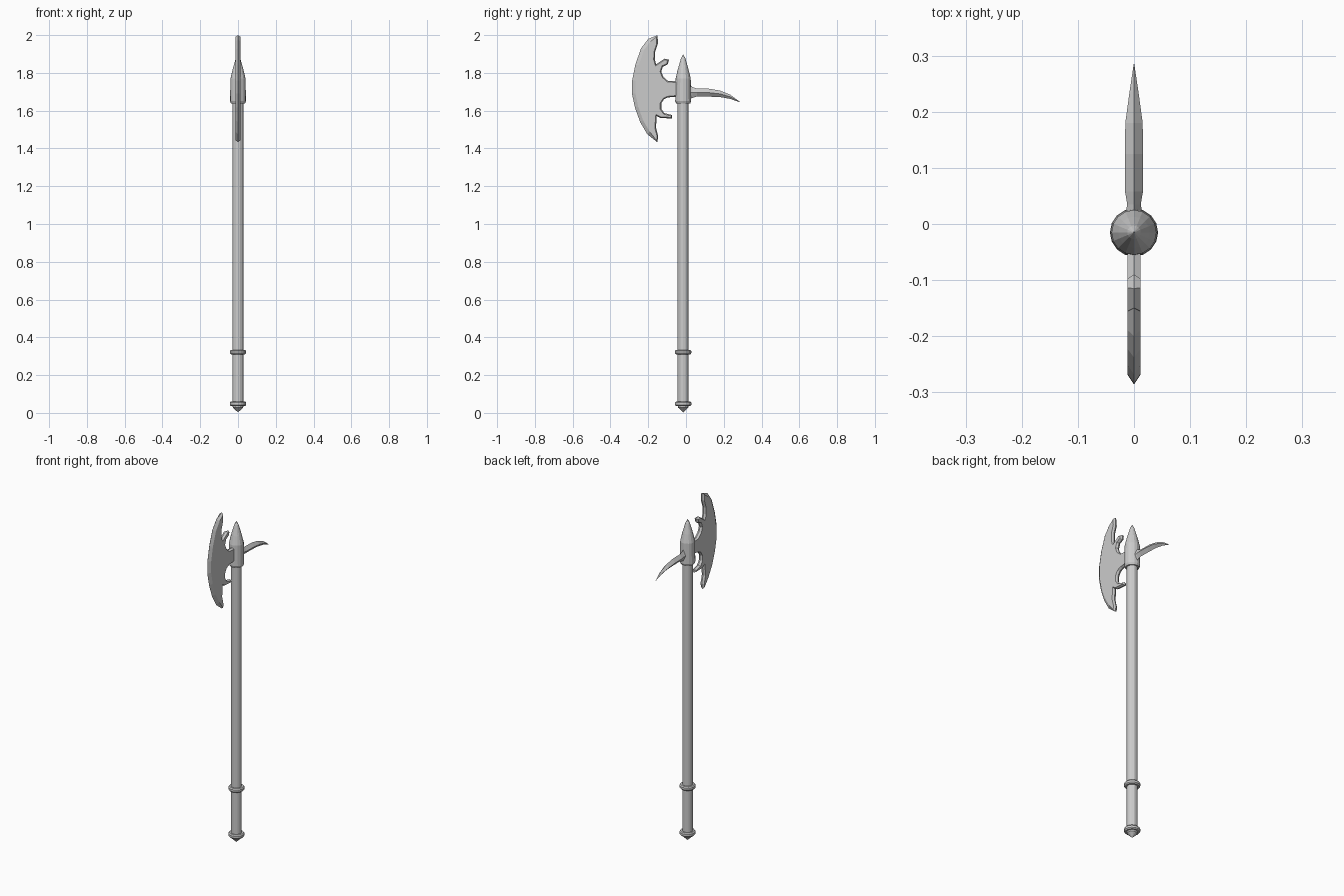
import bpy, math
from mathutils import Vector

if "Cube" in bpy.data.objects:
    bpy.data.objects.remove(bpy.data.objects["Cube"])

CY = -0.015  # y of the shaft axis


def make(name, verts, faces):
    me = bpy.data.meshes.new(name)
    me.from_pydata(verts, [], faces)
    me.validate()
    ob = bpy.data.objects.new(name, me)
    bpy.context.collection.objects.link(ob)
    bpy.context.view_layer.objects.active = ob
    bpy.ops.object.mode_set(mode='EDIT')
    bpy.ops.mesh.select_all(action='SELECT')
    bpy.ops.mesh.normals_make_consistent(inside=False)
    bpy.ops.object.mode_set(mode='OBJECT')
    return ob


def loft(name, rings):
    n = len(rings[0])
    verts = [v for r in rings for v in r]
    faces = [(k * n + i, k * n + (i + 1) % n, (k + 1) * n + (i + 1) % n, (k + 1) * n + i)
             for k in range(len(rings) - 1) for i in range(n)]
    faces += [tuple(range(n)), tuple(range(len(verts) - n, len(verts)))]
    return make(name, verts, faces)


def lathe(name, profile, n=16):
    return loft(name, [[(r * math.cos(2 * math.pi * i / n), CY + r * math.sin(2 * math.pi * i / n), z)
                        for i in range(n)] for r, z in profile])


# shaft, pommel point, grip rings, socket with pointed cap
lathe("shaft", [(0.029, 0.04), (0.029, 1.66)])
lathe("pommel_point", [(0.0005, 0.003), (0.027, 0.028), (0.03, 0.045)])
for name, z in (("pommel_ring", 0.048), ("grip_ring", 0.322)):
    lathe(name, [(0.028, z - 0.012), (0.038, z - 0.012), (0.043, z - 0.006),
                 (0.043, z + 0.006), (0.038, z + 0.012), (0.028, z + 0.012)])
lathe("socket", [(0.029, 1.638), (0.037, 1.638), (0.042, 1.65), (0.042, 1.65), (0.04, 1.77),
                 (0.028, 1.82), (0.012, 1.876), (0.0005, 1.898)])

# axe blade: outline in (y, z), first part is the cutting edge
edge = [(-0.15, 2.0), (-0.20, 1.98), (-0.238, 1.93), (-0.268, 1.845), (-0.285, 1.76),
        (-0.286, 1.69), (-0.27, 1.615), (-0.243, 1.54), (-0.205, 1.475), (-0.152, 1.433)]
back = [(-0.147, 1.465), (-0.159, 1.51), (-0.155, 1.572), (-0.138, 1.562), (-0.074, 1.558),
        (-0.074, 1.577), (-0.115, 1.587), (-0.131, 1.61), (-0.131, 1.638), (-0.117, 1.66),
        (-0.096, 1.67), (-0.03, 1.676), (-0.03, 1.754), (-0.096, 1.758), (-0.12, 1.779),
        (-0.131, 1.807), (-0.122, 1.833), (-0.097, 1.845), (-0.09, 1.871), (-0.115, 1.875),
        (-0.158, 1.846), (-0.165, 1.87), (-0.164, 1.91), (-0.149, 1.955)]
outline = [Vector(p) for p in edge + back]
N = len(outline)
inset = []
for i, p in enumerate(outline):
    a = (p - outline[i - 1]).normalized()
    b = (outline[(i + 1) % N] - p).normalized()
    na, nb = Vector((-a.y, a.x)), Vector((-b.y, b.x))
    m = (na + nb).normalized()
    w = 0.018 if 0 < i < len(edge) - 1 else 0.006
    inset.append(p + m * w / max(0.6, m.dot(na)))
H = 0.012
verts = [(0, *p) for p in outline] + [(s * H, *p) for s in (1, -1) for p in inset]
faces = [tuple(range(N, 2 * N)), tuple(range(2 * N, 3 * N))]
for base in (N, 2 * N):
    faces += [(i, (i + 1) % N, base + (i + 1) % N, base + i) for i in range(N)]
make("axe_blade", verts, faces)

# rear spike: diamond section, stations are (y, top z, bottom z, half width)
stations = [(0.015, 1.738, 1.66, 0.016), (0.035, 1.725, 1.668, 0.012), (0.058, 1.717, 1.675, 0.016),
            (0.125, 1.716, 1.674, 0.016), (0.18, 1.706, 1.672, 0.0155),
            (0.235, 1.684, 1.662, 0.008), (0.285, 1.647, 1.645, 0.0005)]
loft("rear_spike", [[(0, y, t), (w, y, (t + b) / 2), (0, y, b), (-w, y, (t + b) / 2)]
                    for y, t, b, w in stations])
